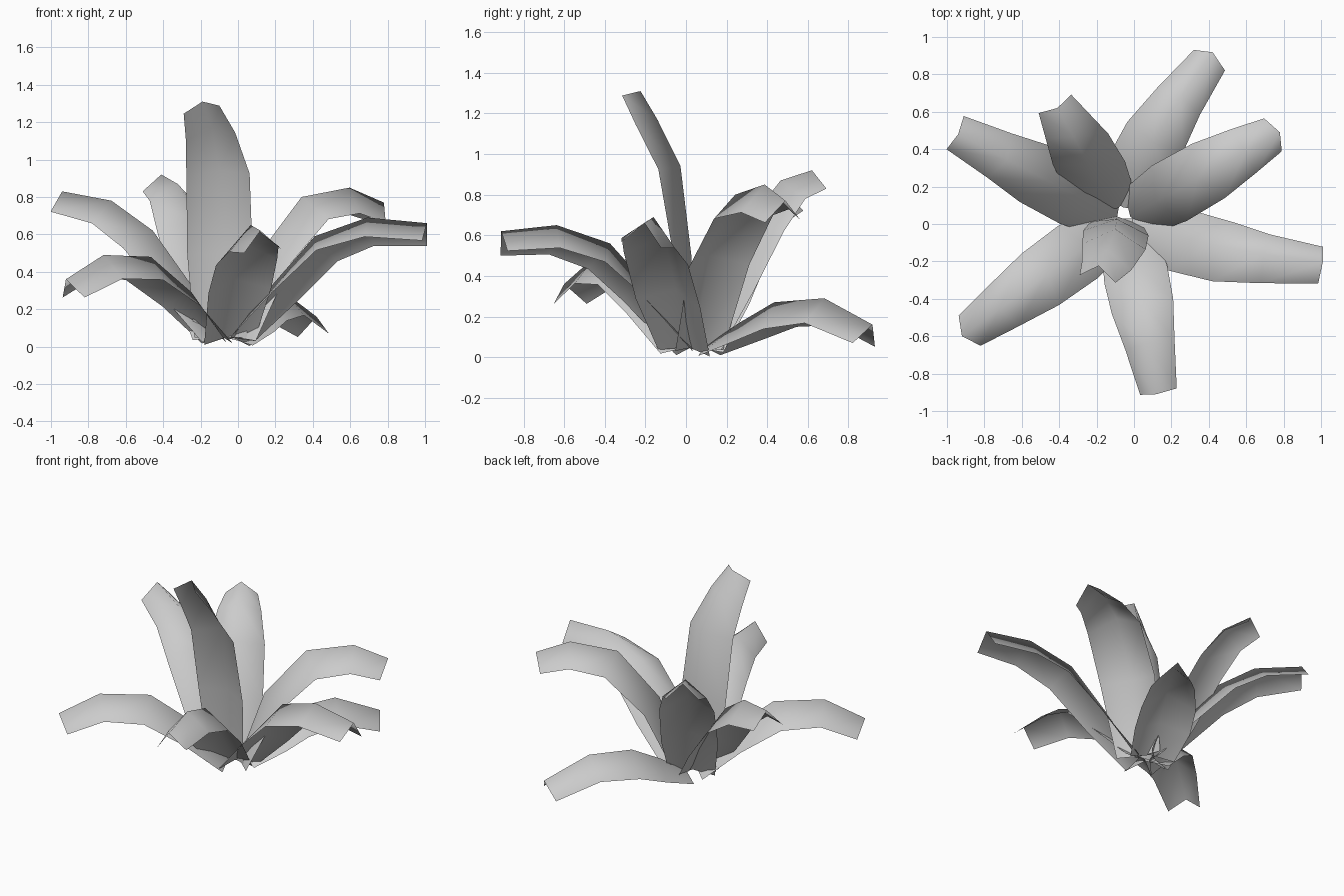
import bpy
from mathutils import Vector

cube = bpy.data.objects.get("Cube")
if cube:
    bpy.data.objects.remove(cube, do_unlink=True)

# Single leaf colour
grey = bpy.data.materials.new("leaf_grey")
grey.use_nodes = True
grey.diffuse_color = (0.6, 0.6, 0.6, 1)
grey.node_tree.nodes["Principled BSDF"].inputs["Base Color"].default_value = (0.6, 0.6, 0.6, 1)

# Half width and edge droop at each station, base to tip
HALF_WIDTH = (0.14, 0.175, 0.17, 0.135, 0.1)
DROOP = (0.05, 0.1, 0.13, 0.13, 0.11)


def leaf(name, base, aim, along, heights, bend=0, roll=0, fold=1):
    """Arched strip with a raised midrib; bend curves it sideways, roll lowers its left edge."""
    base, aim = Vector(base), Vector(aim)
    out = (aim - base).normalized()
    across = Vector((-out.y, out.x, 0))
    ridge = []
    for t, z in zip(along, heights):
        p = base.lerp(aim, t).to_3d() + across * bend * t * t
        ridge.append(Vector((p.x, p.y, z)))
    verts, faces = [], []
    last = len(ridge) - 1
    for i, p in enumerate(ridge):
        tangent = (ridge[min(i + 1, last)] - ridge[max(i - 1, 0)]).normalized()
        side = (across - tangent * across.dot(tangent)).normalized()
        side = (side - tangent.cross(side) * roll).normalized()
        up = tangent.cross(side)
        for s in (-1, 0, 1):
            v = p + side * s * HALF_WIDTH[i] - up * abs(s) * DROOP[i] * fold
            v.z = max(v.z, 0)
            verts.append(v)
    for i in range(last):
        for j in range(2):
            a = i * 3 + j
            faces.append((a, a + 3, a + 4, a + 1))
    mesh = bpy.data.meshes.new(name)
    mesh.from_pydata(verts, [], faces)
    mesh.flip_normals()
    mesh.materials.append(grey)
    mesh.shade_smooth()
    obj = bpy.data.objects.new(name, mesh)
    bpy.context.collection.objects.link(obj)


# Outer ring of arching leaves
leaf("left_leaf", (-0.03, 0.01), (0.98, -0.3), (0, 0.21, 0.43, 0.7, 1), (0.05, 0.33, 0.59, 0.69, 0.66), 0.1, 0.17)
leaf("front_leaf", (-0.06, 0.03), (0.12, -0.91), (0, 0.24, 0.43, 0.71, 1), (0.05, 0.36, 0.56, 0.65, 0.62), 0, -0.12)
leaf("front_right_leaf", (-0.08, 0.01), (-0.92, -0.6), (0, 0.2, 0.46, 0.76, 1), (0.05, 0.29, 0.48, 0.49, 0.36))
leaf("back_right_leaf", (-0.09, 0.04), (-0.94, 0.48), (0, 0.18, 0.43, 0.69, 1), (0.05, 0.32, 0.62, 0.78, 0.83))
leaf("back_left_leaf", (-0.02, 0.04), (0.78, 0.49), (0, 0.17, 0.45, 0.77, 1), (0.05, 0.5, 0.8, 0.85, 0.77), 0, -0.06)
leaf("low_back_leaf", (-0.06, 0.09), (0.29, 0.97), (0, 0.2, 0.4, 0.7, 1), (0.05, 0.17, 0.27, 0.29, 0.16), -0.14)

# Steep inner leaves
leaf("steep_back_leaf", (-0.1, 0.07), (-0.41, 0.62), (0, 0.2, 0.45, 0.72, 1), (0.05, 0.36, 0.68, 0.87, 0.92), 0, 0, 0.85)
leaf("tall_leaf", (-0.09, 0.04), (-0.11, -0.23), (0, 0.05, 0.25, 0.68, 1), (0.05, 0.5, 0.94, 1.17, 1.31), -0.08, 0, 0.75)
